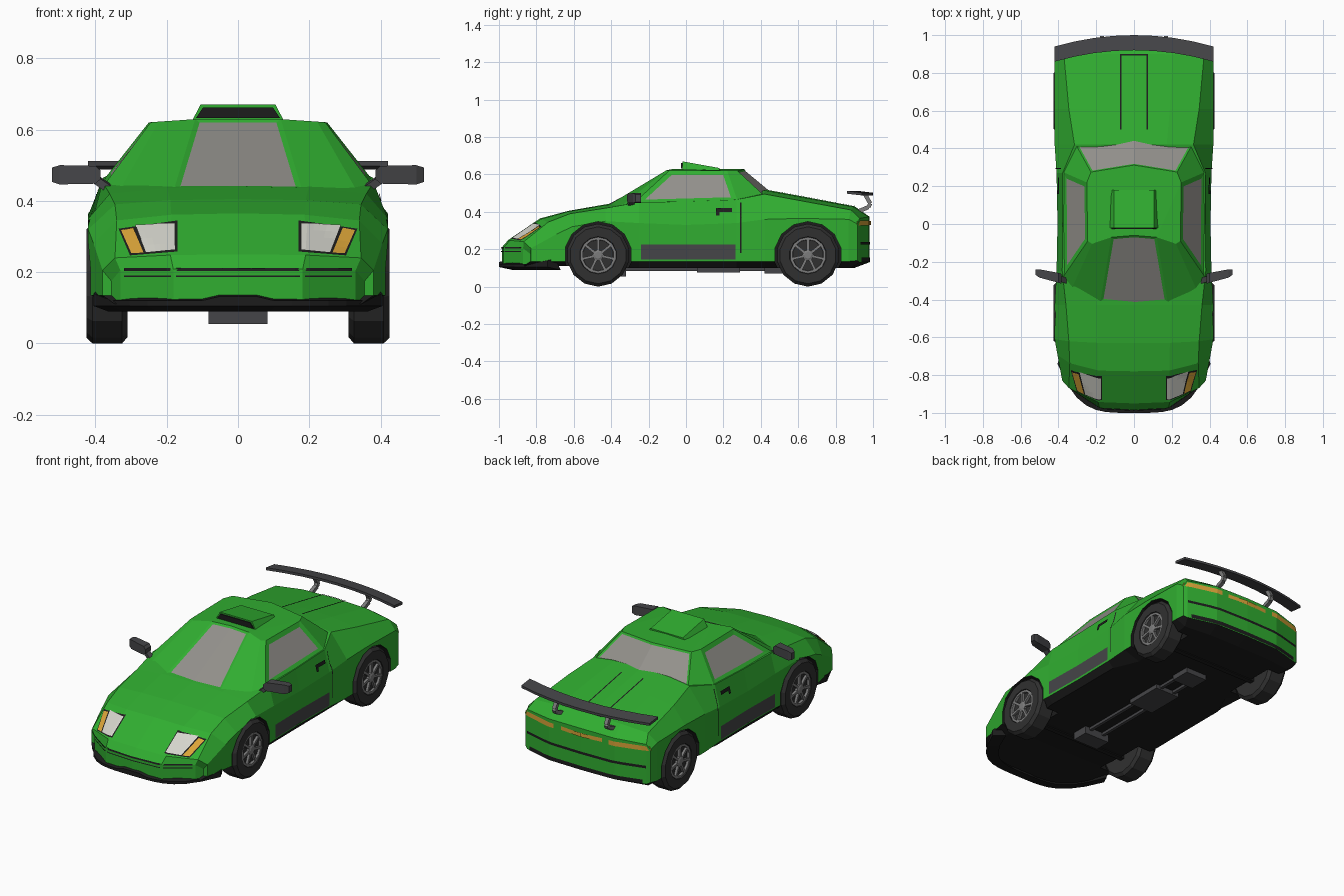
import bpy, bmesh, math
from mathutils import Vector
from mathutils.bvhtree import BVHTree

if "Cube" in bpy.data.objects:
    bpy.data.objects.remove(bpy.data.objects["Cube"])


def mat(name, r, g, b):
    m = bpy.data.materials.new(name)
    m.diffuse_color = (r, g, b, 1)
    m.use_nodes = True
    m.node_tree.nodes["Principled BSDF"].inputs["Base Color"].default_value = m.diffuse_color
    return m


GREEN = mat("green paint", .03, .42, .03)
BLACK = mat("black trim", .012, .012, .012)
TYRE = mat("tyre rubber", .03, .03, .03)
DARK = mat("dark grey plastic", .06, .06, .065)
GLASS = mat("grey glass", .29, .28, .26)
METAL = mat("wheel metal", .2, .2, .2)
LAMP = mat("lamp white", .66, .66, .6)
AMBER = mat("amber lamp", .7, .37, .04)


def make(name, verts, faces, mats, rule=None, fix=True):
    me = bpy.data.meshes.new(name)
    me.from_pydata([tuple(v) for v in verts], [], faces)
    for m in mats:
        me.materials.append(m)
    bm = bmesh.new()
    bm.from_mesh(me)
    if fix:
        bmesh.ops.recalc_face_normals(bm, faces=bm.faces)
    if rule:
        bm.faces.ensure_lookup_table()
        for f in bm.faces:
            f.material_index = rule(f)
    bm.to_mesh(me)
    bm.free()
    ob = bpy.data.objects.new(name, me)
    bpy.context.collection.objects.link(ob)
    return ob


def loft(name, rings, mats, rule=None, caps=None):
    """Skin closed rings; caps is a list of index tuples closing both ends."""
    n = len(rings[0])
    verts = [p for r in rings for p in r]
    faces = [(k*n+i, k*n+(i+1) % n, (k+1)*n+(i+1) % n, (k+1)*n+i)
             for k in range(len(rings)-1) for i in range(n)]
    for c in caps or [tuple(range(n))]:
        faces += [c, tuple((len(rings)-1)*n+i for i in c)]
    return make(name, verts, faces, mats, rule)


def bar(name, a, b, w, h, m):
    """Box of section w by h running from a to b."""
    a, b = Vector(a), Vector(b)
    d = (b-a).normalized()
    u = d.cross(Vector((0, 0, 1)) if abs(d.z) < .9 else Vector((0, 1, 0))).normalized()
    v = u.cross(d)
    sec = [(-1, -1), (1, -1), (1, 1), (-1, 1)]
    return loft(name, [[p+u*i*w/2+v*j*h/2 for i, j in sec] for p in (a, b)], [m])


# Lower body: y, bow, bottom z, width, widest z, shoulder x, shoulder z, centre z
stations = [
    (-.985, .30, .11, .355, .175, .33, .205, .21),
    (-.95, .18, .11, .38, .205, .345, .24, .25),
    (-.78, .10, .11, .405, .28, .34, .345, .365),
    (-.63, .02, .11, .42, .32, .345, .39, .405),
    (-.43, 0, .10, .42, .35, .36, .42, .44),
    (-.25, 0, .10, .41, .34, .38, .452, .46),
    (0, 0, .10, .405, .33, .378, .455, .46),
    (.27, 0, .10, .41, .34, .378, .465, .47),
    (.42, 0, .10, .42, .36, .315, .495, .52),
    (.61, 0, .10, .42, .365, .345, .46, .485),
    (.90, -.03, .10, .42, .36, .37, .41, .43),
    (.98, -.07, .13, .41, .335, .39, .365, .375)]
rings = []
for y, bow, z0, w, zw, ws, zs, zt in stations:
    half = [(0, z0), (.55*ws, z0), (ws, z0), (w, max(.135, z0+.01)), (w, zw),
            (ws, zs), (.55*ws, zs+.8*(zt-zs)), (0, zt)]
    pts = half + [(-x, z) for x, z in half[6:0:-1]]
    rings.append([(x, y+bow*(abs(x)/.42)**4, z) for x, z in pts])
quads = [(0, 1, 6, 7), (1, 2, 5, 6), (2, 3, 4, 5)]
caps = quads + [tuple((14-i) % 14 for i in q) for q in quads]
body = loft("car_body", rings, [GREEN, BLACK],
            lambda f: int(f.calc_center_median().z < .13), caps)
_b = bmesh.new()
_b.from_mesh(body.data)
tree = BVHTree.FromBMesh(_b)
_b.free()


def patch(name, corners, d, m, n=4, k=1, off=.004, mirror=True):
    """Thin panel projected along d on to the body."""
    a, b, c, e = [Vector(p) for p in corners]
    for s in ((1, -1) if mirror else (1,)):
        dd = Vector((d[0]*s, d[1], d[2]))
        vs = []
        for j in range(k+1):
            for i in range(n+1):
                p = a.lerp(b, i/n).lerp(e.lerp(c, i/n), j/k)
                p.x *= s
                hit = tree.ray_cast(p-dd*1.5, dd)[0]
                vs.append((hit or p) - dd*off)
        fs = [(j*(n+1)+i, j*(n+1)+i+1, (j+1)*(n+1)+i+1, (j+1)*(n+1)+i)
              for j in range(k) for i in range(n)]
        ob = make(name, vs, fs, [m], fix=False)
        if ob.data.polygons[0].normal.dot(dd) > 0:
            ob.data.flip_normals()


def xz(*p):
    return [(x, 0, z) for x, z in p]


def yz(*p):
    return [(0, y, z) for y, z in p]


IN, BACK, FRONT, DOWN = (-1, 0, 0), (0, -1, 0), (0, 1, 0), (0, 0, -1)
# Headlights with dark frames and amber indicators
patch("headlight_frame", xz((.17, .345), (.335, .322), (.303, .247), (.17, .258)), FRONT, BLACK, 6, 4, .004)
patch("headlight", xz((.176, .338), (.288, .333), (.258, .256), (.176, .264)), FRONT, LAMP, 6, 4, .008)
patch("indicator", xz((.294, .325), (.328, .318), (.299, .253), (.265, .255)), FRONT, AMBER, 3, 4, .008)
# Nose grooves, side panels, door seams, handles
patch("nose_groove", xz((-.32, .203), (.32, .203), (.32, .212), (-.32, .212)), FRONT, BLACK, 16, 1, .004, False)
patch("nose_groove_low", xz((-.32, .186), (.32, .186), (.32, .191), (-.32, .191)), FRONT, BLACK, 16, 1, .004, False)
patch("side_panel", yz((-.24, .145), (.265, .145), (.265, .225), (-.24, .225)), IN, DARK, 8)
patch("door_seam", yz((.29, .18), (.296, .18), (.296, .45), (.29, .45)), IN, BLACK, 1, 8)
patch("door_handle", yz((.16, .40), (.245, .40), (.245, .42), (.16, .42)), IN, BLACK, 3, 1, .008)
patch("door_handle_end", yz((.16, .38), (.178, .38), (.178, .405), (.16, .405)), IN, BLACK, 1, 1, .008)
# Rear deck lines
patch("deck_line", [(.067, .5, 0), (.074, .5, 0), (.074, .9, 0), (.067, .9, 0)], DOWN, BLACK, 1, 8)
patch("deck_line_end", [(-.07, .893, 0), (.07, .893, 0), (.07, .9, 0), (-.07, .9, 0)], DOWN, BLACK, 4, 1, .004, False)
# Tail lamps and rear bumper groove
patch("tail_lamp", xz((.18, .328), (.405, .328), (.392, .355), (.18, .355)), BACK, AMBER, 6)
patch("tail_lamp_side", yz((.915, .33), (.99, .33), (.99, .352), (.915, .352)), IN, AMBER, 3)
patch("centre_lamp", xz((-.06, .33), (.06, .33), (.06, .35), (-.06, .35)), BACK, AMBER, 4, 1, .004, False)
patch("rear_groove", xz((-.39, .225), (.39, .225), (.39, .24), (-.39, .24)), BACK, BLACK, 12, 1, .004, False)
patch("rear_sill", xz((-.37, .132), (.37, .132), (.37, .155), (-.37, .155)), BACK, BLACK, 12, 1, .004, False)

# Wheel arches
for s in (1, -1):
    for y in (-.47, .652):
        circ = [(.18*math.cos(t*math.tau/14-math.pi/2)+y, .18*math.sin(t*math.tau/14-math.pi/2)+.168)
                for t in range(14)]
        cut = loft("arch_cutter", [[(s*x, p, q) for p, q in circ] for x in (.29, .5)],
                   [GREEN, BLACK], lambda f: 1)
        cut.hide_render = True
        mod = body.modifiers.new("arch", 'BOOLEAN')
        mod.operation, mod.object, mod.solver = 'DIFFERENCE', cut, 'EXACT'
        bpy.context.view_layer.objects.active = body
        bpy.ops.object.modifier_apply(modifier=mod.name)
        bpy.data.objects.remove(cut)

# Cabin: matching half outlines at belt and roof
belt = [(0, -.44, .432), (.18, -.425, .43), (.335, -.355, .425), (.375, -.28, .445),
        (.376, .275, .46), (.305, .415, .49), (0, .46, .505)]
roof = [(0, -.06, .63), (.12, -.07, .629), (.222, -.105, .622), (.245, -.09, .62),
        (.25, .22, .62), (.228, .275, .62), (0, .312, .628)]


def full(h):
    return h + [(-x, y, z) for x, y, z in h[5:0:-1]]


rc = [(0, 1, 5, 6), (1, 2, 3, 4), (1, 4, 5)]
rc += [tuple((12-i) % 12 for i in q) for q in rc]
cabin = loft("cabin", [full(belt), full(roof)], [GREEN, GLASS], None, rc)
bm = bmesh.new()
bm.from_mesh(cabin.data)
side = [f for f in bm.faces if min(v.co.z for v in f.verts) < .52 and max(v.co.z for v in f.verts) > .6]
cen = {f: f.calc_center_median() for f in side}
groups = [([f for f in side if cen[f].y < -.2 and abs(cen[f].x) < .2], .014),
          ([f for f in side if cen[f].y > .3 and abs(cen[f].x) < .2], .012)]
groups += [([f for f in side if -.1 < cen[f].y < .15 and cen[f].x*s > .2], .027) for s in (1, -1)]
for g, t in groups:
    bmesh.ops.inset_region(bm, faces=g, thickness=t, depth=-.004, use_even_offset=True)
    for f in g:
        f.material_index = 1
bm.to_mesh(cabin.data)
bm.free()

# Roof scoop with dark mouth
loft("roof_scoop", [[(-.13, -.02, .622), (.13, -.02, .622), (.105, -.02, .67), (-.105, -.02, .67)],
                    [(-.125, .18, .615), (.125, .18, .615), (.105, .18, .634), (-.105, .18, .634)]], [GREEN])
loft("scoop_mouth", [[(-.118, y, .632), (.118, y, .632), (.098, y, .662), (-.098, y, .662)]
                     for y in (-.026, -.018)], [BLACK])

# Front lip following the nose
lip = []
for i in range(17):
    x = (i-8)/8*.405
    y = -1+.30*(abs(x)/.42)**4
    zt = .13+.02*(abs(x) > .36)+.012*(abs(x) < .06)
    lip.append([(x, y, .105), (x, y, zt-.01), (x*.97, y+.04, zt), (x*.9, y+.07, .09)])
loft("front_lip", lip, [BLACK])

# Wheels
SEG = 14
prof = [(.02, .31), (.15, .31), (.168, .325), (.168, .408), (.152, .425), (.1, .425), (.094, .408), (.02, .405)]
for s in (1, -1):
    for label, y in (("front", -.47), ("rear", .652)):
        def at(r, a, x):
            return Vector((s*x, y+r*math.cos(a), .168+r*math.sin(a)))
        ang = [k*math.tau/SEG-math.pi/2 for k in range(SEG)]
        loft(label+"_tyre", [[at(r, a, x) for a in ang] for r, x in prof], [TYRE])
        loft(label+"_rim", [[at(r, a, x) for a in ang] for r, x in
                            ((.097, .40), (.097, .421), (.084, .421), (.082, .40))],
             [METAL], None, [(0, 1, 2)])
        for k in range(7):
            a = k*math.tau/7+math.pi/2
            bar(label+"_spoke", at(.02, a, .413), at(.088, a, .413), .016, .014, METAL)
        loft(label+"_hub", [[at(r, k*math.tau/8, x) for k in range(8)] for r, x in
                            ((.03, .40), (.03, .42), (.018, .425))], [METAL])

# Door mirrors
for s in (1, -1):
    bar("mirror_arm", (s*.355, -.30, .43), (s*.41, -.285, .468), .03, .022, DARK)
    out = [(.385, -.29, .026, .012), (.40, -.285, .026, .025), (.50, -.262, .022, .027), (.522, -.255, .014, .02)]
    loft("door_mirror", [[(s*x, y-d, .473-h), (s*x, y+d, .473-h), (s*x, y+d, .473+h), (s*x, y-d, .473+h)]
                         for x, y, d, h in out], [DARK])

# Rear wing and struts
wing = []
for i in range(9):
    x = (i-4)/4*.42
    y = 1-.06*(x/.42)**2
    wing.append([(x, y-.08, .497), (x, y, .488), (x, y, .502), (x, y-.08, .512)])
loft("rear_wing", wing, [DARK])
for s in (1, -1):
    x = s*.17
    path = [(x, .915, .40), (x, .975, .425), (x, .985, .445), (x, .955, .498)]
    for a, b in zip(path, path[1:]):
        bar("wing_strut", a, b, .022, .022, METAL)

# Underside exhaust boxes, pipes and axles
for y0, y1, w, z in ((-.42, -.32, .165, .055), (.06, .29, .16, .075), (.42, .54, .14, .07)):
    bar("exhaust_box", (0, y0, (z+.11)/2), (0, y1, (z+.11)/2), w, .11-z, DARK)
for s in (1, -1):
    bar("exhaust_pipe", (s*.045, -.4, .093), (s*.045, .5, .093), .018, .018, DARK)
for y in (-.47, .652):
    bar("axle", (-.33, y, .115), (.33, y, .115), .03, .04, BLACK)
